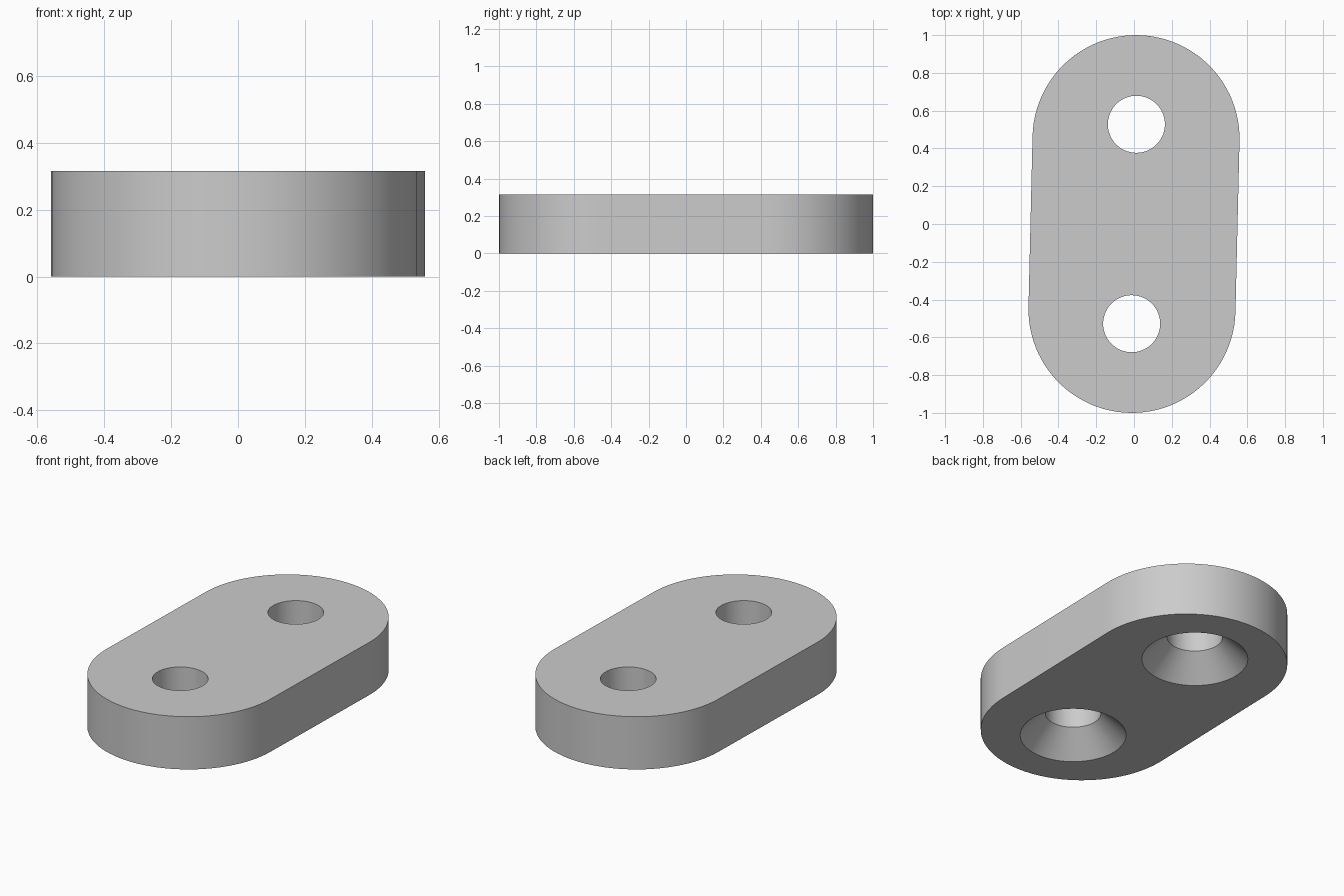
import bpy, bmesh
from math import pi, sin, cos, radians
from mathutils import Matrix

HEIGHT = 0.315
END_RADIUS = 0.548
END_OFFSET = 0.452       # arc centre distance from the middle
HOLE_OFFSET = 0.528
HOLE_RADIUS = 0.151
SINK_RADIUS = 0.287
SINK_DEPTH = 0.137
TILT = Matrix.Rotation(radians(-1.36), 4, 'Z')

cube = bpy.data.objects.get("Cube")
if cube:
    bpy.data.objects.remove(cube, do_unlink=True)

grey = bpy.data.materials.new("plain grey")
grey.use_nodes = True
colour = (0.6, 0.6, 0.6, 1)
grey.diffuse_color = colour
grey.node_tree.nodes["Principled BSDF"].inputs["Base Color"].default_value = colour


def make_object(name, bm):
    bmesh.ops.recalc_face_normals(bm, faces=bm.faces)
    mesh = bpy.data.meshes.new(name)
    bm.to_mesh(mesh)
    bm.free()
    mesh.materials.append(grey)
    obj = bpy.data.objects.new(name, mesh)
    bpy.context.collection.objects.link(obj)
    return obj


def make_plate(steps=48):
    """Rounded-end outline, extruded upwards."""
    bm = bmesh.new()
    outline = []
    for side in (1, -1):
        for i in range(steps + 1):
            a = pi * i / steps
            x, y = END_RADIUS * cos(a), END_OFFSET + END_RADIUS * sin(a)
            outline.append(bm.verts.new((side * x, side * y, 0)))
    base = bm.faces.new(outline)
    top = bmesh.ops.extrude_face_region(bm, geom=[base])["geom"]
    bmesh.ops.translate(bm, vec=(0, 0, HEIGHT),
                        verts=[v for v in top if isinstance(v, bmesh.types.BMVert)])
    bm.transform(TILT)
    return make_object("plate", bm)


def make_cutter(y, segments=64):
    """Countersunk hole: a cone from below running into a straight bore."""
    over = 0.05
    slope = (SINK_RADIUS - HOLE_RADIUS) / SINK_DEPTH
    profile = [(SINK_RADIUS + slope * over, -over), (HOLE_RADIUS, SINK_DEPTH),
               (HOLE_RADIUS, HEIGHT + over)]
    bm = bmesh.new()
    rings = [[bm.verts.new((r * cos(2 * pi * i / segments),
                            y + r * sin(2 * pi * i / segments), z))
              for i in range(segments)] for r, z in profile]
    for low, high in zip(rings, rings[1:]):
        for i in range(segments):
            j = (i + 1) % segments
            bm.faces.new((low[i], low[j], high[j], high[i]))
    bm.faces.new(rings[0])
    bm.faces.new(rings[-1])
    bm.transform(TILT)
    cutter = make_object("hole_cutter", bm)
    cutter.hide_render = True
    return cutter


# Plate with two countersunk holes
plate = make_plate()
cutters = [make_cutter(side * HOLE_OFFSET) for side in (1, -1)]
bpy.ops.object.select_all(action='DESELECT')
plate.select_set(True)
bpy.context.view_layer.objects.active = plate
for cutter in cutters:
    mod = plate.modifiers.new("hole", 'BOOLEAN')
    mod.operation = 'DIFFERENCE'
    mod.solver = 'EXACT'
    mod.object = cutter
    bpy.ops.object.modifier_apply(modifier=mod.name)
for cutter in cutters:
    bpy.data.objects.remove(cutter, do_unlink=True)

# Smooth walls with crisp rims
bpy.ops.object.shade_smooth_by_angle(angle=radians(30))
